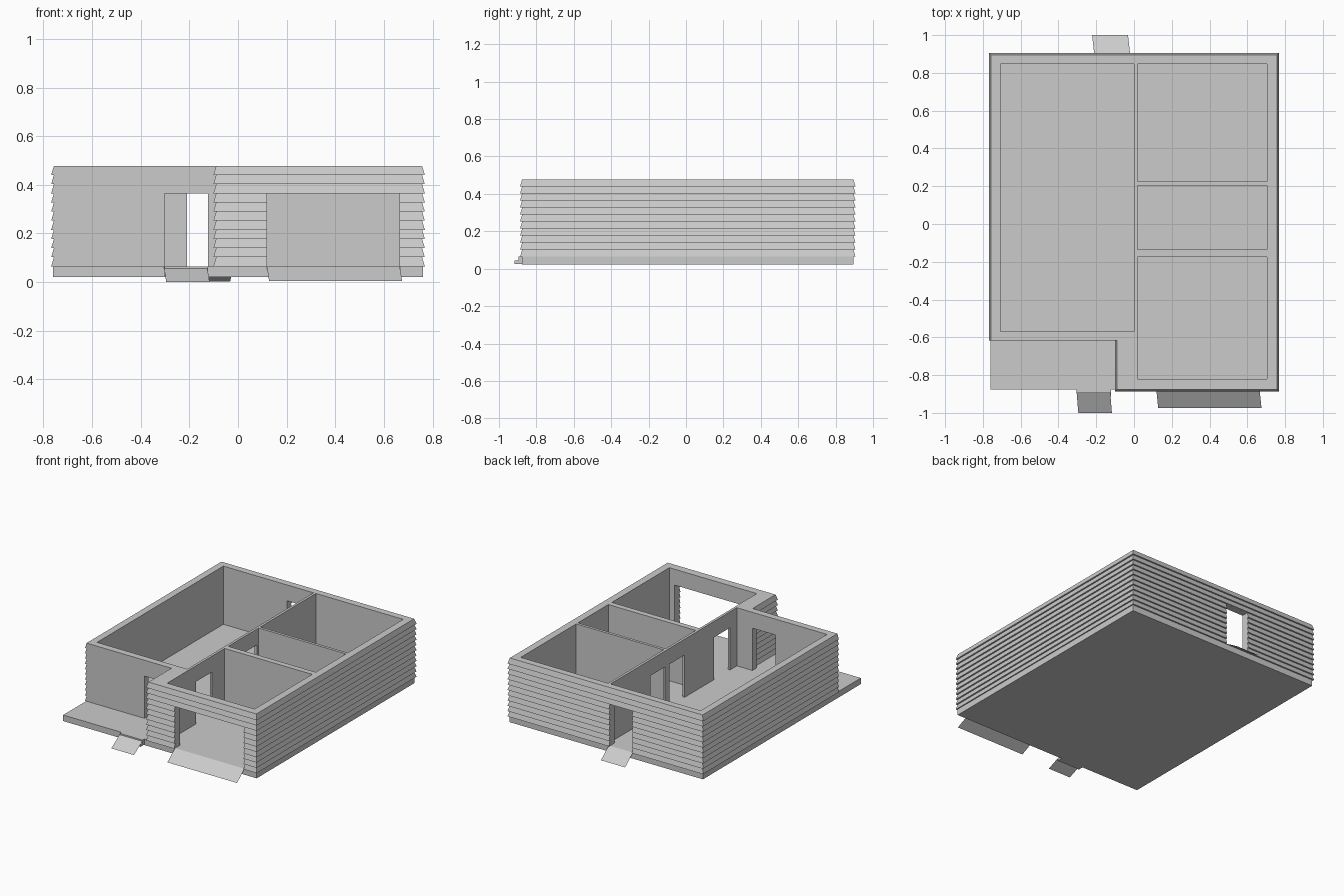
import bpy, bmesh

if "Cube" in bpy.data.objects:
    bpy.data.objects.remove(bpy.data.objects["Cube"])

FLOOR, TOP, DOOR_TOP, COURSES, LIP = 0.065, 0.478, 0.365, 11, 0.011


def make_object(name, verts, faces):
    mesh = bpy.data.meshes.new(name)
    mesh.from_pydata(verts, [], faces)
    bm = bmesh.new()
    bm.from_mesh(mesh)
    bmesh.ops.recalc_face_normals(bm, faces=bm.faces)
    bm.to_mesh(mesh)
    bm.free()
    obj = bpy.data.objects.new(name, mesh)
    bpy.context.collection.objects.link(obj)
    return obj


def box(name, x0, x1, y0, y1, z0, z1):
    v = [(x, y, z) for z in (z0, z1) for x, y in ((x0, y0), (x1, y0), (x1, y1), (x0, y1))]
    f = [(3, 2, 1, 0), (4, 5, 6, 7)] + [(i, (i + 1) % 4, (i + 1) % 4 + 4, i + 4) for i in range(4)]
    return make_object(name, v, f)


# Outer shell with lapped siding: flared ring at each course bottom, flush at its top
def footprint(d):
    # the recessed entrance wall stays plain, so its plane is not flared
    return [(-0.757 - d, -0.618), (-0.09 - d, -0.618), (-0.09 - d, -0.876 - d),
            (0.757 + d, -0.876 - d), (0.757 + d, 0.895 + d), (-0.757 - d, 0.895 + d)]


verts, faces = [], []
step = (TOP - FLOOR) / COURSES
for c in range(COURSES):
    for d, z in ((LIP, FLOOR + c * step), (0, FLOOR + (c + 1) * step)):
        verts += [(x, y, z) for x, y in footprint(d)]
rings = 2 * COURSES
for r in range(rings - 1):
    for i in range(6):
        j = (i + 1) % 6
        faces.append((r * 6 + i, r * 6 + j, r * 6 + 6 + j, r * 6 + 6 + i))
faces += [tuple(range(5, -1, -1)), tuple(range(rings * 6 - 6, rings * 6))]
walls = make_object("walls", verts, faces)

# Rooms and door openings cut from the shell
cuts = [(-0.708, 0.0, -0.57, 0.847, 1.0),        # main room
        (0.018, 0.705, 0.225, 0.847, 1.0),       # back room
        (0.018, 0.705, -0.135, 0.205, 1.0),      # middle room
        (0.018, 0.705, -0.82, -0.175, 1.0),      # garage
        (-0.302, -0.123, -0.70, -0.50, DOOR_TOP),   # front door
        (-0.21, -0.03, 0.80, 1.0, DOOR_TOP),        # back door
        (0.12, 0.665, -1.0, -0.75, DOOR_TOP)]       # garage door
cuts += [(-0.05, 0.06, a, b, DOOR_TOP) for a, b in
         ((0.235, 0.40), (0.015, 0.185), (-0.495, -0.315))]  # inner doors
bpy.context.view_layer.objects.active = walls
for x0, x1, y0, y1, z1 in cuts:
    cutter = box("cutter", x0, x1, y0, y1, -0.2, z1)
    cutter.hide_render = True
    mod = walls.modifiers.new("opening", 'BOOLEAN')
    mod.operation, mod.solver, mod.object = 'DIFFERENCE', 'EXACT', cutter
    bpy.ops.object.modifier_apply(modifier=mod.name)
    bpy.data.objects.remove(cutter)

# Foundation slab, including the porch
box("foundation", -0.76, 0.76, -0.876, 0.895, 0.022, FLOOR)

# Entrance steps under the front ramp
box("upper_step", -0.302, -0.123, -0.895, -0.876, 0.025, FLOOR)
box("lower_step", -0.302, -0.123, -0.917, -0.895, 0.025, 0.043)


# Sloping single-sheet ramps, slightly skewed sideways
def ramp(name, x0, x1, skew, y_top, y_low, z_low):
    make_object(name, [(x0, y_top, FLOOR), (x1, y_top, FLOOR),
                       (x1 + skew, y_low, z_low), (x0 + skew, y_low, z_low)], [(0, 1, 2, 3)])


ramp("front_ramp", -0.305, -0.127, 0.01, -0.876, -1.0, 0.0)
ramp("garage_ramp", 0.118, 0.665, 0.01, -0.876, -0.975, 0.004)
ramp("back_ramp", -0.21, -0.02, -0.012, 0.895, 1.0, 0.003)
